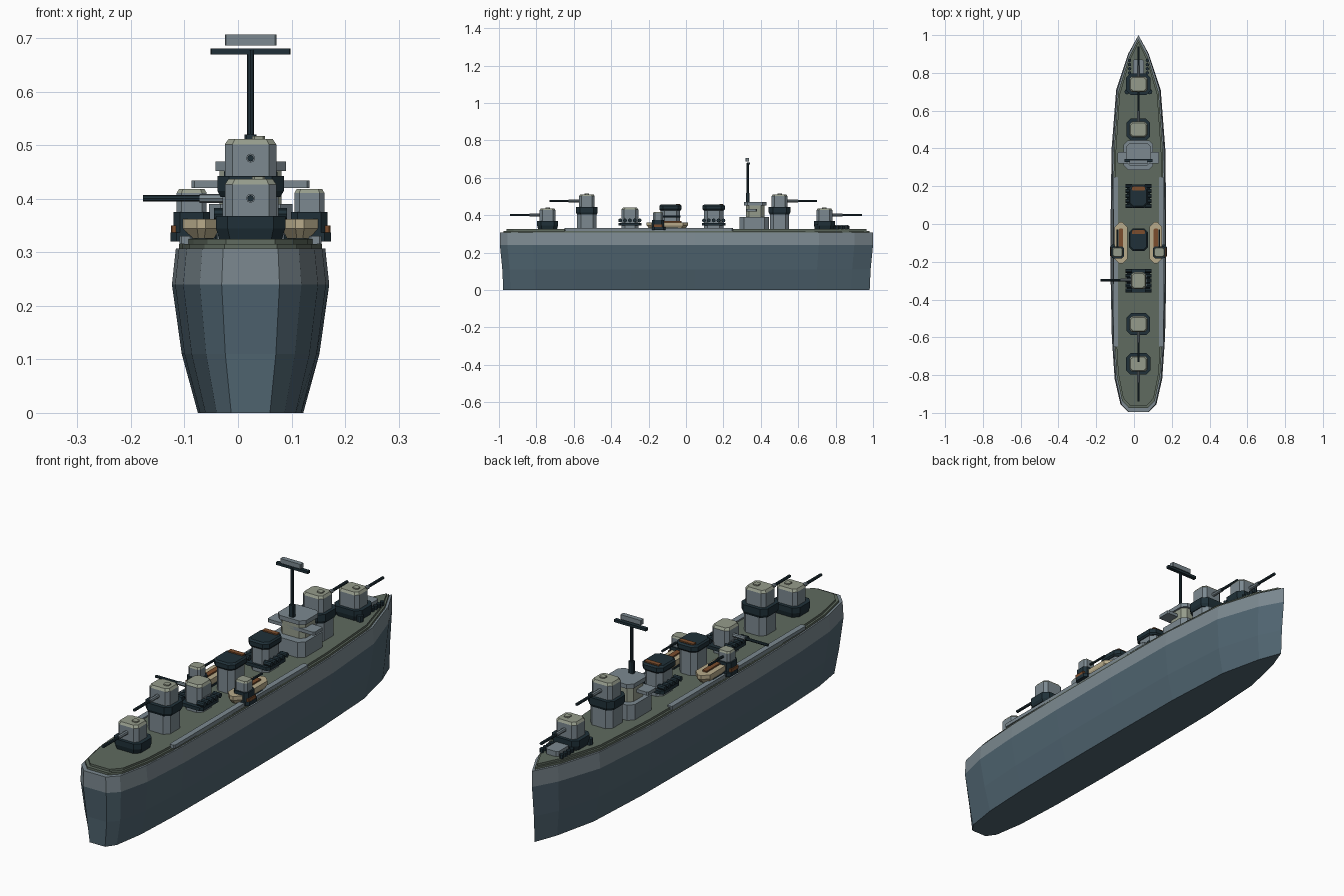
import bpy, bmesh, math
from mathutils import Matrix, Vector

if "Cube" in bpy.data.objects:
    bpy.data.objects.remove(bpy.data.objects["Cube"])

CX = 0.0235   # ship centreline
DECK = 0.325  # deck height


def material(name, r, g, b):
    m = bpy.data.materials.new(name)
    m.use_nodes = True
    m.diffuse_color = (r, g, b, 1)
    m.node_tree.nodes["Principled BSDF"].inputs["Base Color"].default_value = (r, g, b, 1)
    return m


lower = material("hull_blue_grey", 0.08, 0.13, 0.165)
grey = material("light_grey", 0.2, 0.25, 0.28)
green = material("deck_green", 0.115, 0.147, 0.115)
pale = material("roof_pale", 0.3, 0.33, 0.26)
dark = material("dark_steel", 0.014, 0.03, 0.04)
cream = material("boat_cream", 0.48, 0.41, 0.26)
rust = material("rust_brown", 0.2, 0.075, 0.026)


def finish(name, bm, mats):
    bmesh.ops.recalc_face_normals(bm, faces=bm.faces)
    me = bpy.data.meshes.new(name)
    bm.to_mesh(me)
    bm.free()
    for m in mats:
        me.materials.append(m)
    ob = bpy.data.objects.new(name, me)
    bpy.context.collection.objects.link(ob)
    return ob


def loft(name, outline, levels, mats, x=0, y=0, rule=None):
    """Stack scaled copies of an outline; levels hold (z, x scale, y scale)."""
    bm = bmesh.new()
    rings = [[bm.verts.new((CX + x + px * sx, y + py * sy, z)) for px, py in outline]
             for z, sx, sy in levels]
    n = len(outline)
    for a, b in zip(rings, rings[1:]):
        for i in range(n):
            bm.faces.new((a[i], a[(i + 1) % n], b[(i + 1) % n], b[i]))
    bm.faces.new(rings[0][::-1])
    bm.faces.new(rings[-1])
    if rule:
        for f in bm.faces:
            f.material_index = rule(f.calc_center_median())
    return finish(name, bm, mats)


def octagon(hx, hy, c):
    quarter = [(hx, hy - c), (hx - c, hy)]
    return (quarter + [(-a, b) for a, b in reversed(quarter)]
            + [(-a, -b) for a, b in quarter] + [(a, -b) for a, b in reversed(quarter)])


def block(name, x, y, z0, z1, hx, hy, mat, cut=0.015, roof=None, roof_h=0.01):
    """Chamfered block, optionally with a bevelled roof in a second colour."""
    levels = [(z0, 1, 1), (z1, 1, 1)]
    if roof:
        levels[1:] = [(z1 - roof_h, 1, 1), (z1, 0.86, 0.84)]
    return loft(name, octagon(hx, hy, cut), levels, [mat, roof or mat], x, y,
                lambda c: int(c.z > z1 - roof_h * 0.9))


def rod(name, start, end, r, mat, sides=8):
    a, b = Vector(start), Vector(end)
    a.x += CX
    b.x += CX
    d = b - a
    bm = bmesh.new()
    mat4 = Matrix.Translation((a + b) / 2) @ d.to_track_quat('Z', 'Y').to_matrix().to_4x4()
    bmesh.ops.create_cone(bm, cap_ends=True, segments=sides, radius1=r, radius2=r,
                          depth=d.length, matrix=mat4)
    return finish(name, bm, [mat])


def gun(name, x, y, z, direction, house=0.048, length=0.2):
    """Sleeve and barrel pointing along a direction."""
    p, d = Vector((x, y, z)), Vector(direction)
    rod(name + "_sleeve", p, p + d * (house + length * 0.25), 0.0085, grey)
    rod(name + "_barrel", p, p + d * (house * 0.5 + length * 0.88), 0.0062, dark)


def turret(name, y, z, direction, hx=0.048, hy=0.042):
    block(name + "_house", 0, y, z, z + 0.072, hx, hy, grey, 0.014, pale)
    block(name + "_hatch", 0.015, y, z + 0.07, z + 0.077, 0.012, 0.012, pale, 0.004)
    gun(name, 0, y, z + 0.036, direction)


# Hull, with an upper band in a lighter grey
side = [(0.054, -0.995), (0.095, -0.955), (0.126, -0.82), (0.141, -0.6), (0.147, -0.3),
        (0.147, 0.05), (0.142, 0.4), (0.118, 0.71), (0.055, 0.9)]
outline = side + [(0, 1)] + [(-a, b) for a, b in reversed(side)]
loft("hull", outline, [(0, 0.67, 0.982), (0.11, 0.875, 0.987), (0.24, 1, 1), (0.307, 0.95, 1)],
     [lower, grey], rule=lambda c: int(c.z > 0.2))
loft("deck_edge", outline, [(0.307, 0.91, 0.98), (0.316, 0.91, 0.98)], [green])
loft("deck", outline, [(0.316, 0.85, 0.965), (DECK, 0.85, 0.965)], [green])

# Walkway strips along both sides
for s in (-1, 1):
    block("side_walkway", s * 0.121, -0.2, 0.316, 0.331, 0.012, 0.45, grey, 0.004)

# Main turrets fore and aft: low pair on dark bases, raised pair on columns
for tag, d in (("fore", 1), ("aft", -1)):
    y = 0.74 * d
    loft(tag + "_low_base", octagon(0.065, 0.056, 0.022),
         [(DECK, 0.9, 0.9), (0.345, 1, 1), (0.368, 1, 1)], [dark], 0, y)
    turret(tag + "_low_turret", y, 0.365, (0, d, 0))
    y = 0.5 if d > 0 else -0.53
    block(tag + "_column", 0, y, DECK, 0.41, 0.052, 0.052, grey, 0.02)
    loft(tag + "_column_collar", octagon(0.062, 0.058, 0.022),
         [(0.403, 0.9, 0.9), (0.415, 1, 1), (0.443, 1, 1)], [dark], 0, y)
    turret(tag + "_high_turret", y, 0.44, (0, d, 0))

# Forecastle winch with bollards
block("winch_housing", 0, 0.83, DECK, 0.347, 0.03, 0.04, grey, 0.008)
for s in (-1, 1):
    for i in range(4):
        rod("bollard", (s * 0.047, 0.8 + i * 0.022, DECK), (s * 0.047, 0.8 + i * 0.022, 0.342),
            0.009, dark)
    rod("deck_drum", (s * 0.06, 0.7, DECK), (s * 0.06, 0.7, 0.35), 0.014, dark)

# Bridge
block("bridge_base", 0, 0.365, DECK, 0.39, 0.078, 0.078, grey, 0.022)
block("bridge_room", 0, 0.37, 0.39, 0.455, 0.058, 0.05, pale, 0.018)
block("bridge_roof", 0, 0.37, 0.452, 0.47, 0.066, 0.06, grey, 0.02)
block("bridge_wings", 0, 0.35, 0.42, 0.434, 0.11, 0.03, grey, 0.005)

# Mast
rod("mast", (0, 0.33, 0.465), (0, 0.33, 0.678), 0.0065, dark)
block("mast_foot", 0, 0.33, 0.468, 0.52, 0.011, 0.009, dark, 0.003)
block("yard", 0, 0.335, 0.67, 0.681, 0.075, 0.008, dark, 0.002)
block("antenna", 0, 0.328, 0.687, 0.707, 0.048, 0.01, grey, 0.002)


def rack(name, y):
    """Dark platform with a row of drums down each side."""
    block(name, 0, y, 0.344, 0.358, 0.06, 0.062, dark, 0.012)
    for s in (-1, 1):
        for i in range(5):
            yy = y + (i - 2) * 0.026
            rod(name + "_drum", (s * 0.035, yy, 0.372), (s * 0.068, yy, 0.372), 0.0105, dark)


# Funnels with dark caps and rust gratings
for name, y in (("fore_funnel", 0.148), ("aft_funnel", -0.083)):
    block(name, 0, y, DECK, 0.435, 0.042, 0.052, grey, 0.02)
    loft(name + "_cap", octagon(0.05, 0.06, 0.02),
         [(0.425, 0.9, 0.9), (0.432, 1, 1), (0.45, 1, 1), (0.456, 0.88, 0.88)], [dark], 0, y)
    block(name + "_grating", 0, y + 0.04, 0.45, 0.461, 0.034, 0.01, rust, 0.002)
rack("funnel_rack", 0.148)

# Midship turret trained to the right side
block("midship_column", 0, -0.3, DECK, 0.385, 0.042, 0.045, grey, 0.018)
rack("midship_rack", -0.3)
block("midship_house", 0, -0.3, 0.37, 0.44, 0.04, 0.045, grey, 0.014, pale)
gun("midship", 0, -0.297, 0.401, (-1, 0, 0), 0.045, 0.203)

# Boats and side gun mounts
for s in (-1, 1):
    x = s * 0.092
    loft("boat", octagon(0.034, 0.11, 0.026), [(0.326, 0.7, 0.85), (0.345, 1, 1), (0.362, 1, 1)],
         [cream], x, -0.1)
    block("boat_cradle", x, -0.1, 0.322, 0.333, 0.03, 0.06, dark, 0.004)
    block("boat_bench", x, -0.08, 0.36, 0.368, 0.011, 0.055, rust, 0.003)
    x = s * 0.11
    block("mount_platform", x, -0.145, 0.32, 0.337, 0.04, 0.036, dark, 0.012)
    block("mount_locker", s * 0.14, -0.15, 0.337, 0.35, 0.009, 0.025, rust, 0.002)
    block("mount_base", x, -0.15, 0.337, 0.375, 0.034, 0.032, dark, 0.012)
    block("mount_house", x, -0.15, 0.37, 0.418, 0.028, 0.026, grey, 0.009, pale, 0.007)
    rod("mount_barrel", (x, -0.14, 0.394), (x, -0.03, 0.394), 0.005, dark)
